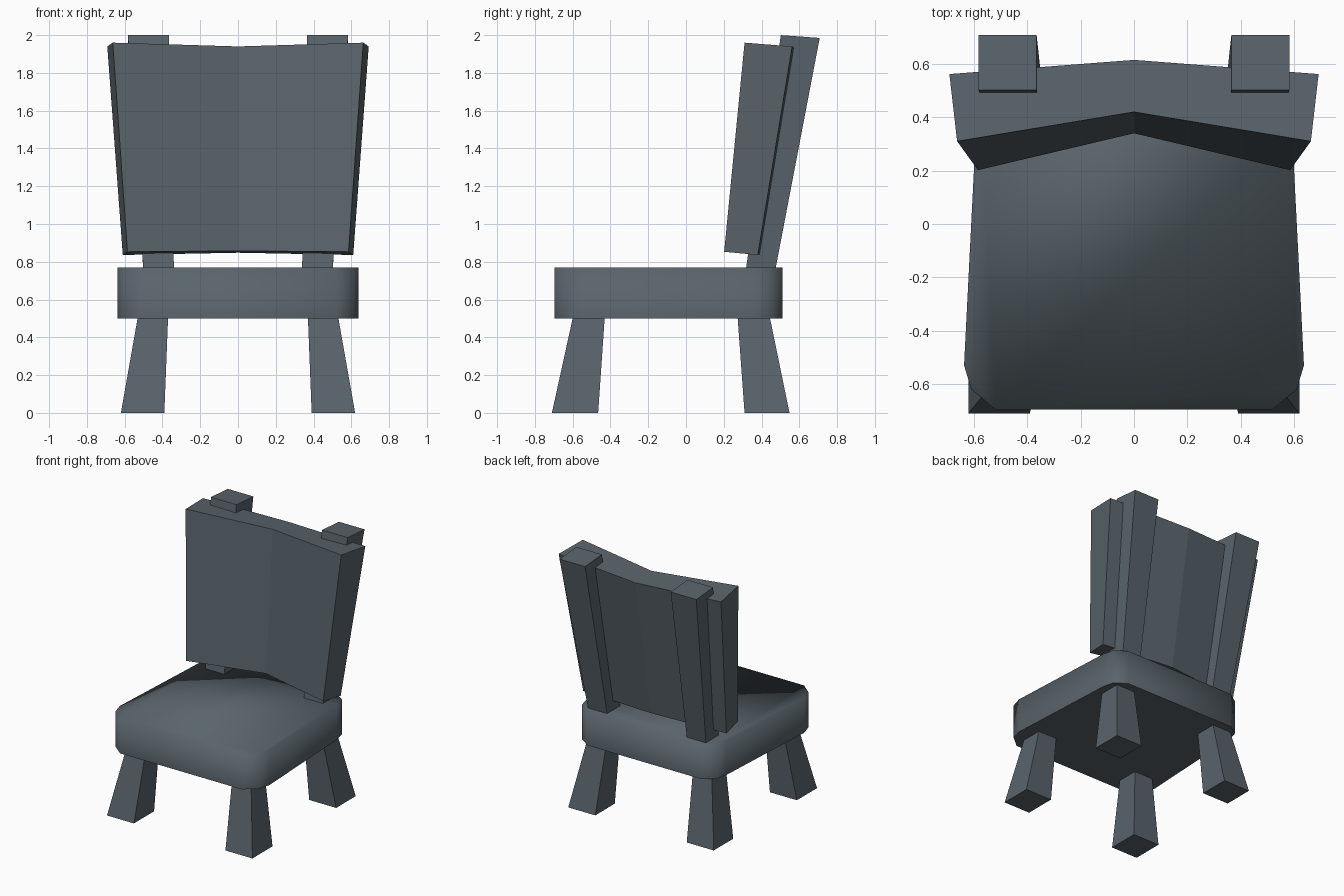
import bpy
import bmesh

cube = bpy.data.objects.get("Cube")
if cube:
    bpy.data.objects.remove(cube, do_unlink=True)

# One slate colour for the whole chair
slate = bpy.data.materials.new("slate_grey")
slate.use_nodes = True
colour = (0.10, 0.127, 0.147, 1)
slate.diffuse_color = colour
slate.node_tree.nodes["Principled BSDF"].inputs["Base Color"].default_value = colour


def loft(name, lower, upper, open_side=False, mirror=False):
    """Join two rings of points, cap them, and optionally mirror across x."""
    mesh = bpy.data.meshes.new(name)
    bm = bmesh.new()
    a = [bm.verts.new(p) for p in lower]
    b = [bm.verts.new(p) for p in upper]
    bm.faces.new(a[::-1])
    bm.faces.new(b)
    n = len(a)
    for i in range(n - 1 if open_side else n):
        j = (i + 1) % n
        bm.faces.new((a[i], a[j], b[j], b[i]))
    if not open_side:
        bmesh.ops.recalc_face_normals(bm, faces=bm.faces)
    bm.to_mesh(mesh)
    bm.free()
    mesh.materials.append(slate)
    obj = bpy.data.objects.new(name, mesh)
    bpy.context.collection.objects.link(obj)
    if mirror:
        mod = obj.modifiers.new("mirror", 'MIRROR')
        mod.use_clip = True
    return obj


def rect(x0, x1, y0, y1, z_front, z_back):
    return [(x0, y0, z_front), (x1, y0, z_front), (x1, y1, z_back), (x0, y1, z_back)]


# Seat cushion: tapered outline with rounded corners, soft over the top edge
half = [(0.52, -0.695), (0.61, -0.62), (0.637, -0.53),
        (0.592, 0.36), (0.57, 0.45), (0.48, 0.51)]
outline = half + [(-x, y) for x, y in reversed(half)]
seat = loft("seat", [(x, y, 0.5) for x, y in outline], [(x, y, 0.77) for x, y in outline])
for face in seat.data.polygons:
    face.use_smooth = True
for edge in seat.data.edges:
    if all(seat.data.vertices[v].co.z < 0.6 for v in edge.vertices):
        edge.use_edge_sharp = True

# Splayed legs, each pair mirrored
loft("front_legs", rect(0.39, 0.62, -0.71, -0.465, 0, 0),
     rect(0.37, 0.53, -0.598, -0.43, 0.51, 0.51), mirror=True)
loft("back_legs", rect(0.39, 0.62, 0.31, 0.548, 0, 0),
     rect(0.37, 0.53, 0.273, 0.443, 0.51, 0.51), mirror=True)

# Leaning back posts, sunk a little into the seat
loft("back_posts", rect(0.338, 0.497, 0.308, 0.46, 0.7, 0.69),
     rect(0.365, 0.583, 0.502, 0.708, 2.0, 1.985), mirror=True)

# Backrest panel, folded along its centre line
loft("backrest",
     [(0, 0.34, 0.858), (0.585, 0.202, 0.853), (0.61, 0.38, 0.836), (0, 0.43, 0.848)],
     [(0, 0.42, 1.94), (0.663, 0.31, 1.96), (0.692, 0.562, 1.94), (0, 0.615, 1.922)],
     open_side=True, mirror=True)
